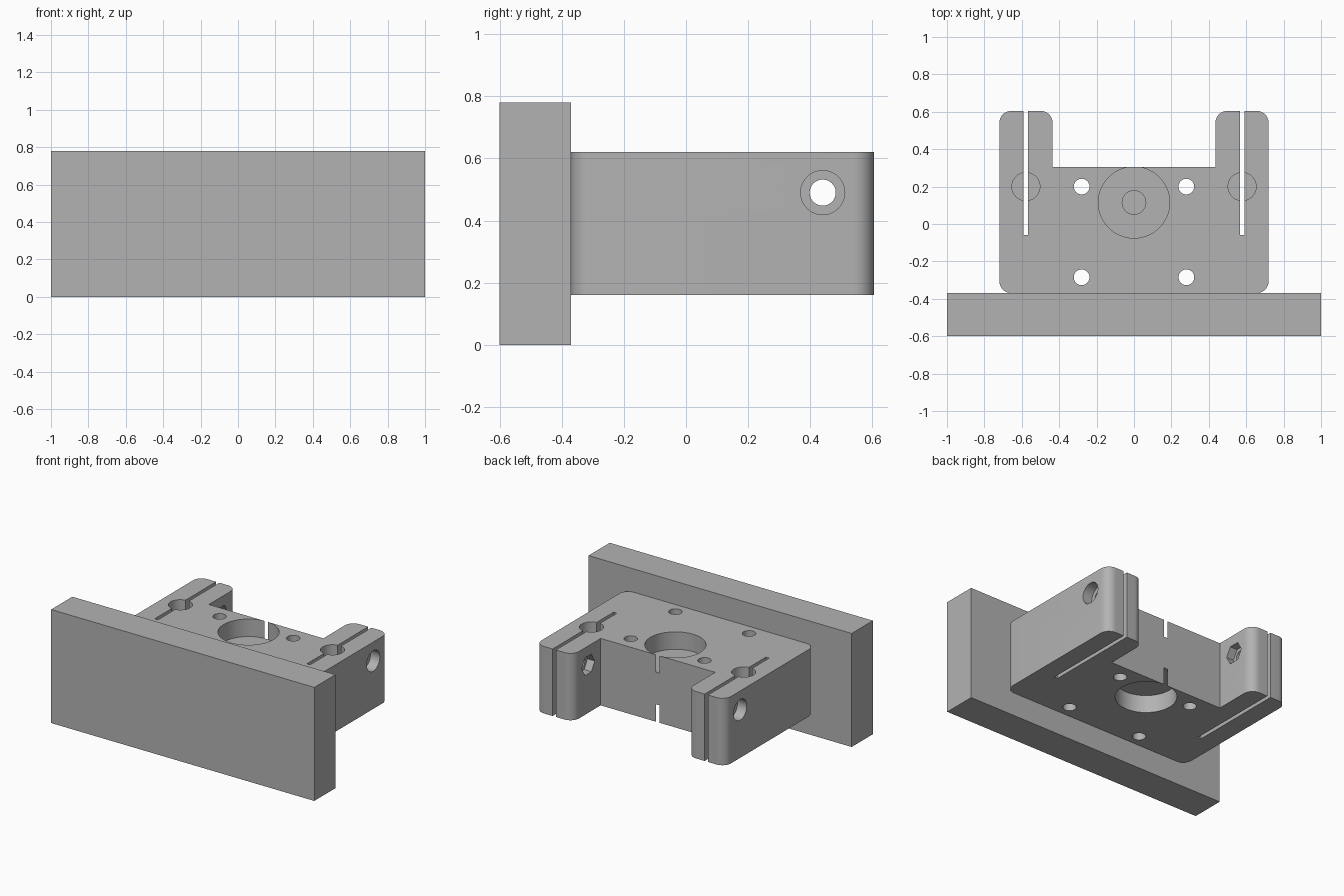
import bpy, bmesh, math
from mathutils import Matrix, Vector

cube = bpy.data.objects.get("Cube")
if cube:
    bpy.data.objects.remove(cube, do_unlink=True)

grey = bpy.data.materials.new("plain grey")
grey.use_nodes = True
grey.diffuse_color = (0.45, 0.45, 0.45, 1)
grey.node_tree.nodes["Principled BSDF"].inputs["Base Color"].default_value = grey.diffuse_color


def make_object(name, bm):
    mesh = bpy.data.meshes.new(name)
    bmesh.ops.recalc_face_normals(bm, faces=bm.faces)
    bm.to_mesh(mesh)
    bm.free()
    obj = bpy.data.objects.new(name, mesh)
    mesh.materials.append(grey)
    bpy.context.collection.objects.link(obj)
    return obj


def box(name, low, high):
    low, high = Vector(low), Vector(high)
    bm = bmesh.new()
    bmesh.ops.create_cube(bm, size=1, matrix=Matrix.Translation((low + high) / 2)
                          @ Matrix.Diagonal((*(high - low), 1)))
    return make_object(name, bm)


def rod(name, start, end, radius, sides=48):
    start, end = Vector(start), Vector(end)
    axis = end - start
    turn = Matrix.Rotation(math.pi / 2, 4, "Y") if abs(axis.x) > 0 else Matrix.Identity(4)
    bm = bmesh.new()
    bmesh.ops.create_cone(bm, cap_ends=True, segments=sides, radius1=radius, radius2=radius,
                          depth=axis.length, matrix=Matrix.Translation((start + end) / 2) @ turn
                          @ Matrix.Rotation(math.pi / 2, 4, "Z"))
    if sides == 6:  # nut pockets have a corner pointing up
        bmesh.ops.rotate(bm, verts=bm.verts, cent=start, matrix=Matrix.Rotation(math.pi / 2, 3, "X"))
    return make_object(name, bm)


def cut(target, cutter):
    mod = target.modifiers.new("cut", "BOOLEAN")
    mod.operation, mod.solver, mod.object = "DIFFERENCE", "EXACT", cutter
    bpy.context.view_layer.objects.active = target
    bpy.ops.object.modifier_apply(modifier=mod.name)
    bpy.data.objects.remove(cutter, do_unlink=True)


BOTTOM, TOP = 0.16, 0.62
FRONT, MIDDLE, BACK = -0.37, 0.305, 0.605
OUTER, INNER = 0.72, 0.435

# Mounting plate
box("mounting_plate", (-1, -0.6, 0), (1, FRONT, 0.78))

# U-shaped clamp block, rounded at all outer vertical corners
half = [(OUTER, FRONT), (OUTER, BACK), (INNER, BACK), (INNER, MIDDLE)]
outline = half + [(-x, y) for x, y in reversed(half)]
bm = bmesh.new()
face = bm.faces.new([bm.verts.new((x, y, BOTTOM)) for x, y in outline])
side = bmesh.ops.extrude_face_region(bm, geom=[face])["geom"]
bmesh.ops.translate(bm, verts=[v for v in side if isinstance(v, bmesh.types.BMVert)],
                    vec=(0, 0, TOP - BOTTOM))
corners = [e for e in bm.edges if abs(e.verts[0].co.z - e.verts[1].co.z) > 0.1
           and abs(e.verts[0].co.y - MIDDLE) > 0.01]
bmesh.ops.bevel(bm, geom=corners, offset=0.065, segments=10, profile=0.5, affect="EDGES")
block = make_object("clamp_block", bm)

# Bearing pockets above and below, just breaking through the back wall
PIVOT = 0.115
for low, high in ((TOP - 0.12, TOP + 0.1), (BOTTOM - 0.1, BOTTOM + 0.12)):
    cut(block, rod("pocket_cutter", (0, PIVOT, low), (0, PIVOT, high), 0.1905, 96))
# Shaft hole, closed by a thin web at its lower end
cut(block, rod("shaft_cutter", (0, PIVOT, BOTTOM + 0.135), (0, PIVOT, TOP - 0.05), 0.063))

for s in (-1, 1):
    # Screw holes
    for y in (0.2, -0.285):
        cut(block, rod("screw_cutter", (s * 0.28, y, 0), (s * 0.28, y, 1), 0.042))
    # Blind rod socket and clamping slot
    x = s * 0.578
    cut(block, rod("socket_cutter", (x, 0.2, BOTTOM + 0.04), (x, 0.2, 1), 0.075))
    cut(block, box("slot_cutter", (x - 0.0125, -0.06, 0), (x + 0.0125, 1, 1)))
    # Clamp bolt hole with round counterbore outside and hexagonal nut pocket inside
    def across(name, a, b, radius, sides=48):
        cut(block, rod(name, (s * min(a, b), 0.44, 0.49), (s * max(a, b), 0.44, 0.49), radius, sides))
    across("bolt_cutter", 0.38, 0.8, 0.042)
    across("bolt_head_cutter", 0.65, 0.8, 0.071)
    across("nut_cutter", 0.38, 0.49, 0.07, 6)

bpy.ops.object.select_all(action="DESELECT")
block.select_set(True)
bpy.context.view_layer.objects.active = block
bpy.ops.object.shade_smooth_by_angle(angle=math.radians(30))
